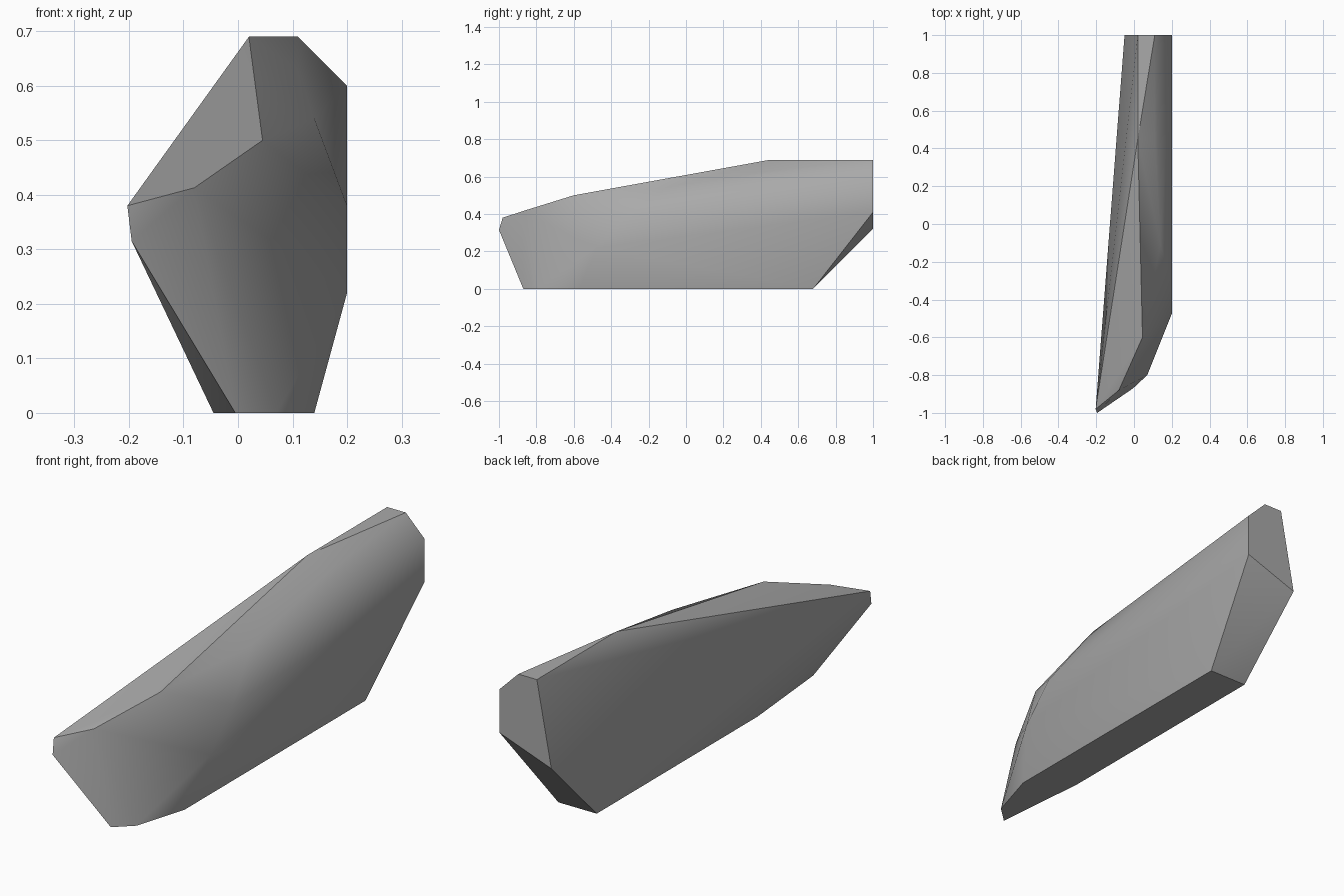
import bpy, bmesh, math

cube = bpy.data.objects.get("Cube")
if cube:
    bpy.data.objects.remove(cube, do_unlink=True)

# Plain grey stone
stone = bpy.data.materials.new("grey_stone")
stone.use_nodes = True
GREY = (0.4, 0.4, 0.4, 1)
stone.diffuse_color = GREY
stone.node_tree.nodes["Principled BSDF"].inputs["Base Color"].default_value = GREY

# Outline of the flat base
base = [(-0.005, -0.87), (0.07, -0.8), (0.14, -0.57),
        (0.14, 0.68), (-0.045, 0.68), (-0.045, -0.43)]
# Outline of the flat rear end (x, z)
rear = [(0.02, 0.69), (0.11, 0.69), (0.2, 0.6),
        (0.2, 0.41), (-0.05, 0.32)]
# Pointed front tip, then the top ridge and the side shoulder
tip = [(-0.203, -0.98, 0.38), (-0.195, -1, 0.315)]
ridge = [(-0.08, -0.88, 0.413), (0.045, -0.6, 0.5), (0.02, 0.45, 0.69)]
shoulder = [(0.11, 0.45, 0.63), (0.14, -0.108, 0.54),
            (0.2, -0.324, 0.38), (0.2, -0.475, 0.22)]

points = [(x, y, 0) for x, y in base] + [(x, 1, z) for x, z in rear]
points += tip + ridge + shoulder

# Wrap the outlines in one faceted shell
bm = bmesh.new()
for p in points:
    bm.verts.new(p)
hull = bmesh.ops.convex_hull(bm, input=bm.verts)
loose = [v for v in bm.verts if not v.link_faces]
bmesh.ops.delete(bm, geom=loose, context="VERTS")
bmesh.ops.dissolve_limit(bm, angle_limit=math.radians(0.5),
                         verts=bm.verts, edges=bm.edges)
bmesh.ops.recalc_face_normals(bm, faces=bm.faces)
mesh = bpy.data.meshes.new("rock")
bm.to_mesh(mesh)
bm.free()
mesh.materials.append(stone)
rock = bpy.data.objects.new("rock", mesh)
bpy.context.collection.objects.link(rock)

# Soft shading across shallow facets, crisp at hard edges
bpy.context.view_layer.objects.active = rock
rock.select_set(True)
bpy.ops.object.shade_smooth_by_angle(angle=math.radians(30))
